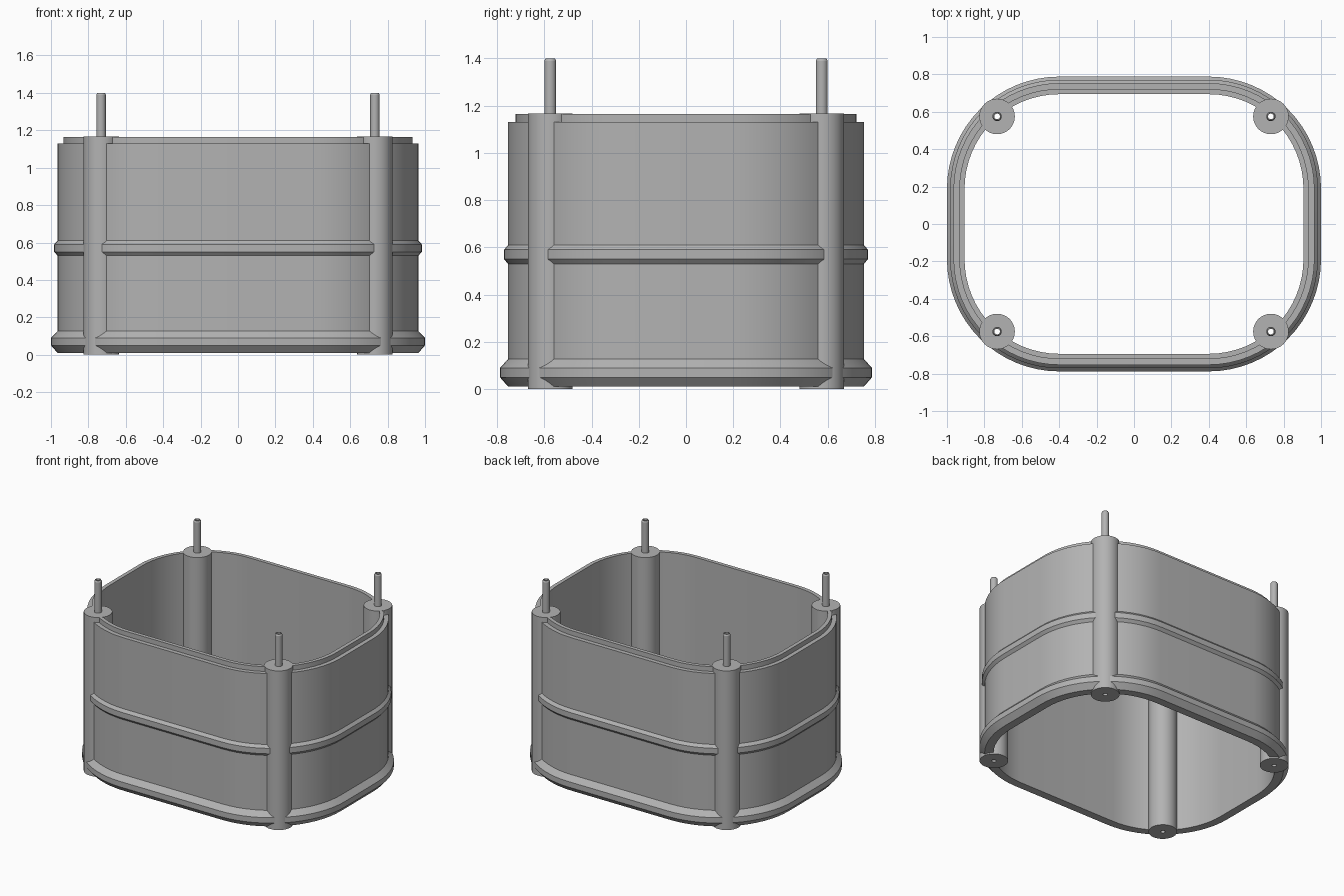
import bpy, bmesh, math

if "Cube" in bpy.data.objects:
    bpy.data.objects.remove(bpy.data.objects["Cube"])

GREY = (0.45, 0.45, 0.45, 1)
mat = bpy.data.materials.new("plain grey")
mat.use_nodes = True
mat.diffuse_color = GREY
mat.node_tree.nodes["Principled BSDF"].inputs["Base Color"].default_value = GREY

CX, CY = 0.4, 0.188        # centres of the rounded corners
BOSS_X, BOSS_Y = 0.732, 0.575


def sweep(name, profile, path):
    """Loop a closed (radius, z) profile round a closed path of (cx, cy, angle)."""
    bm = bmesh.new()
    rings = [[bm.verts.new((cx + r * math.cos(a), cy + r * math.sin(a), z))
              for r, z in profile] for cx, cy, a in path]
    n = len(profile)
    for i, ring in enumerate(rings):
        nxt = rings[(i + 1) % len(rings)]
        for j in range(n):
            k = (j + 1) % n
            bm.faces.new((ring[j], nxt[j], nxt[k], ring[k]))
    bmesh.ops.recalc_face_normals(bm, faces=bm.faces)
    mesh = bpy.data.meshes.new(name)
    bm.to_mesh(mesh)
    bm.free()
    mesh.materials.append(mat)
    ob = bpy.data.objects.new(name, mesh)
    bpy.context.collection.objects.link(ob)
    return ob


def smooth(ob):
    bpy.ops.object.select_all(action='DESELECT')
    ob.select_set(True)
    bpy.context.view_layer.objects.active = ob
    bpy.ops.object.shade_smooth_by_angle(angle=math.radians(25))


# Wall section: inner face, bottom flange, middle ridge, stepped top lip
wall = [(0.506, 0.01), (0.565, 0.01), (0.6, 0.05), (0.6, 0.09), (0.565, 0.127),
        (0.565, 0.53), (0.583, 0.55), (0.583, 0.59), (0.565, 0.61),
        (0.565, 1.13), (0.534, 1.13), (0.534, 1.165), (0.506, 1.165)]
STEPS = 16
path = []
for q, (sx, sy) in enumerate([(1, 1), (-1, 1), (-1, -1), (1, -1)]):
    for s in range(STEPS + 1):
        path.append((sx * CX, sy * CY, (q + s / STEPS) * math.pi / 2))
shell = sweep("housing_wall", wall, path)

# Corner bosses, each with a hollow pin on top
boss = [(0.015, 0), (0.095, 0), (0.095, 1.166), (0.025, 1.166),
        (0.025, 1.39), (0.02, 1.4), (0.015, 1.4)]
drill = [(0.0005, -0.1), (0.05, -0.1), (0.05, 1.3), (0.0005, 1.3)]
circle = [2 * math.pi * i / 32 for i in range(32)]
for side, sx in (("left", 1), ("right", -1)):
    for end, sy in (("front", -1), ("back", 1)):
        at = [(sx * BOSS_X, sy * BOSS_Y, a) for a in circle]
        smooth(sweep(f"{end}_{side}_boss", boss, at))
        # Clear the wall out of the bore, hidden inside the boss
        cutter = sweep(f"{end}_{side}_bore_cutter", drill, at)
        cutter.hide_render = True
        cutter.hide_viewport = True
        cut = shell.modifiers.new("bore", 'BOOLEAN')
        cut.operation = 'DIFFERENCE'
        cut.solver = 'EXACT'
        cut.object = cutter
smooth(shell)
